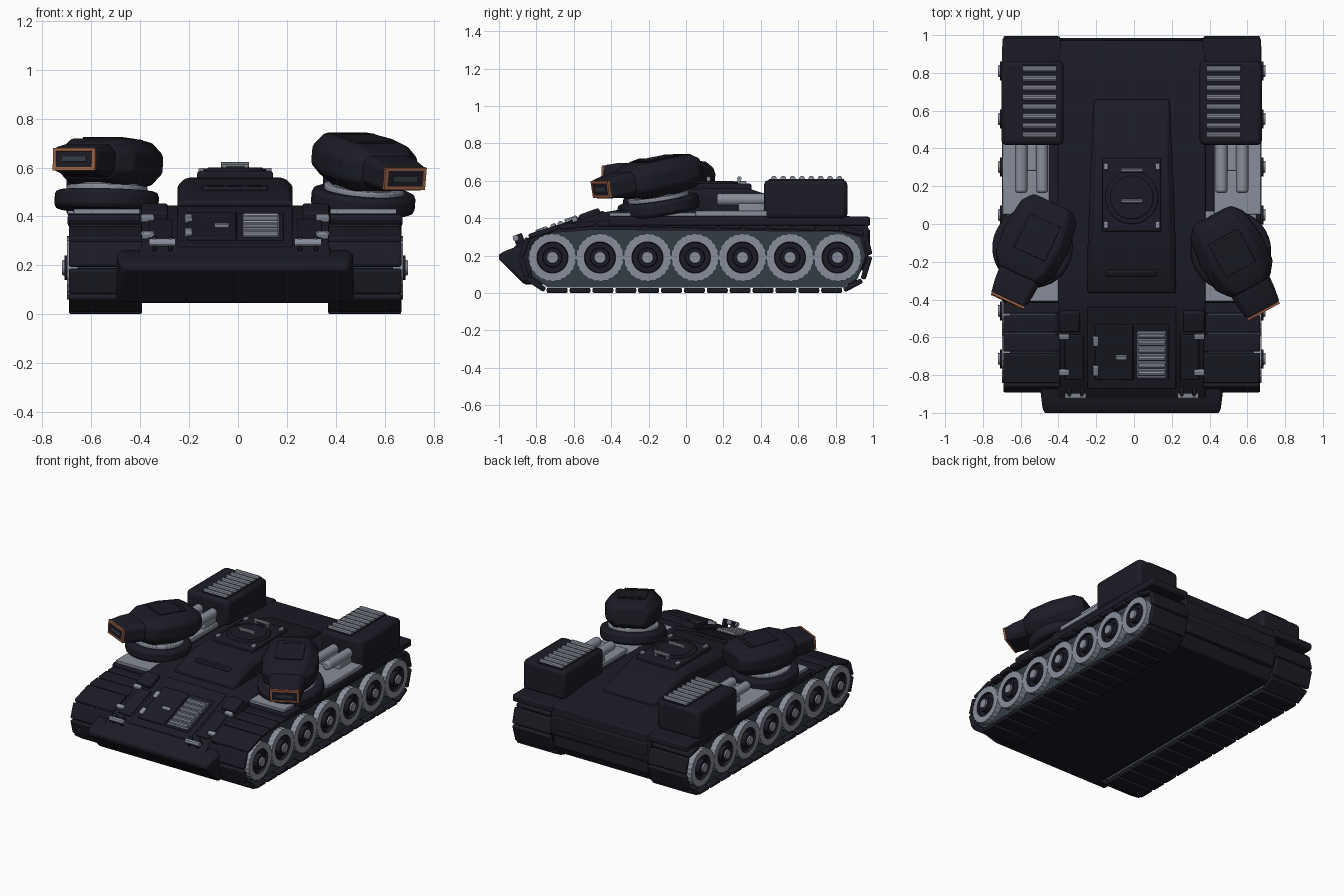
import bpy, bmesh, math
from mathutils import Matrix, Vector

if "Cube" in bpy.data.objects:
    bpy.data.objects.remove(bpy.data.objects["Cube"], do_unlink=True)

CX = -0.012          # centre line of the hull
I = Matrix.Identity(4)
made = []


def material(name, r, g, b):
    m = bpy.data.materials.new(name)
    m.use_nodes = True
    m.diffuse_color = (r, g, b, 1)
    m.node_tree.nodes["Principled BSDF"].inputs["Base Color"].default_value = (r, g, b, 1)
    return m


DARK = material("dark armour", 0.0115, 0.0112, 0.019)
GREY = material("bare steel", 0.25, 0.27, 0.32)
SLATE = material("slate side", 0.034, 0.046, 0.058)
COPPER = material("copper trim", 0.33, 0.12, 0.055)


def finish(name, bm, mats, bevel=0.0, matrix=I):
    bmesh.ops.recalc_face_normals(bm, faces=bm.faces)
    me = bpy.data.meshes.new(name)
    bm.to_mesh(me)
    bm.free()
    ob = bpy.data.objects.new(name, me)
    for m in mats if isinstance(mats, list) else [mats]:
        me.materials.append(m)
    ob.matrix_world = matrix
    bpy.context.collection.objects.link(ob)
    if bevel:
        mod = ob.modifiers.new("Bevel", "BEVEL")
        mod.width, mod.segments, mod.limit_method = bevel, 2, "ANGLE"
    made.append(ob)
    return ob


def add_box(bm, centre, size, turn=I):
    bmesh.ops.create_cube(bm, size=1, matrix=Matrix.Translation(centre) @ turn
                          @ Matrix.Diagonal((*size, 1)))


def box(name, centre, size, mat, bevel=0.0, matrix=I):
    bm = bmesh.new()
    add_box(bm, centre, size)
    return finish(name, bm, mat, bevel, matrix)


def rod(name, centre, r, length, axis, mat, bevel=0.0, matrix=I, sides=24):
    turn = {"x": Matrix.Rotation(math.pi / 2, 4, "Y"),
            "y": Matrix.Rotation(math.pi / 2, 4, "X"), "z": I}[axis]
    bm = bmesh.new()
    bmesh.ops.create_cone(bm, cap_ends=True, segments=sides, radius1=r, radius2=r,
                          depth=length, matrix=Matrix.Translation(centre) @ turn)
    return finish(name, bm, mat, bevel, matrix)


def prism(name, profile, x0, x1, mat, bevel=0.0):
    """Side profile (y, z) pulled from x0 to x1."""
    bm = bmesh.new()
    face = bm.faces.new([bm.verts.new((x0, y, z)) for y, z in profile])
    new = bmesh.ops.extrude_face_region(bm, geom=[face])["geom"]
    bmesh.ops.translate(bm, vec=(x1 - x0, 0, 0),
                        verts=[v for v in new if isinstance(v, bmesh.types.BMVert)])
    return finish(name, bm, mat, bevel)


def loft(name, sections, mat, bevel=0.0, matrix=I):
    """Chamfered rectangles (y, half width, bottom, top, chamfer) joined along y."""
    bm = bmesh.new()
    loops = []
    for y, w, a, b, c in sections:
        ring = [(w, a + c), (w, b - c), (w - c, b), (c - w, b),
                (-w, b - c), (-w, a + c), (c - w, a), (w - c, a)]
        loops.append([bm.verts.new((x, y, z)) for x, z in ring])
    for p, q in zip(loops, loops[1:]):
        for i in range(8):
            bm.faces.new((p[i], p[i - 1], q[i - 1], q[i]))
    bm.faces.new(loops[0])
    bm.faces.new(loops[-1])
    return finish(name, bm, mat, bevel, matrix)


def wheel(name, matrix):
    """Turned wheel: (radius, offset, material of the band that follows)."""
    prof = [(0.129, -0.25, 1), (0.129, 0, 1), (0.084, 0, 0), (0.08, -0.02, 0),
            (0.053, -0.02, 0), (0.05, 0.01, 0), (0.032, 0.01, 1), (0.03, 0.02, 1)]
    n = 96
    bm = bmesh.new()
    loops = []
    for k, (r, h, _) in enumerate(prof):
        loops.append([])
        for i in range(n):
            rr = r * 0.97 if k < 2 and i % 4 > 1 else r
            a = math.tau * i / n
            loops[-1].append(bm.verts.new((h, rr * math.cos(a), rr * math.sin(a))))
    for k in range(len(prof) - 1):
        for i in range(n):
            f = bm.faces.new((loops[k][i - 1], loops[k][i], loops[k + 1][i], loops[k + 1][i - 1]))
            f.material_index = prof[k][2]
    bm.faces.new(loops[-1]).material_index = 1
    return finish(name, bm, [DARK, GREY], 0, matrix)


# Hull, nose and rear plates
prism("hull", [(-0.86, 0.045), (-0.97, 0.19), (-0.9, 0.265), (-0.45, 0.43), (-0.36, 0.445),
               (0.6, 0.44), (0.97, 0.4), (0.985, 0.22), (0.9, 0.045)],
      CX - 0.39, CX + 0.39, DARK, 0.008)
loft("nose", [(-1, 0.462, 0.18, 0.205, 0.01), (-0.975, 0.472, 0.155, 0.222, 0.01),
              (-0.87, 0.485, 0.05, 0.262, 0.02), (-0.83, 0.485, 0.05, 0.262, 0.02)],
     DARK, 0.006, Matrix.Translation((CX, 0, 0)))
for y, z in ((0.955, 0.17), (0.965, 0.29)):
    box("rear_plate", (CX, y, z), (0.74, 0.04, 0.1), DARK, 0.01)

# Superstructure and roof hatch
loft("superstructure", [(-0.365, 0.235, 0.38, 0.465, 0.015), (-0.17, 0.235, 0.38, 0.555, 0.03),
                        (0.33, 0.217, 0.38, 0.56, 0.03), (0.66, 0.2, 0.38, 0.455, 0.01)],
     DARK, 0.008, Matrix.Translation((CX, 0, 0)))
box("hatch_base", (CX, 0.155, 0.565), (0.31, 0.39, 0.04), DARK, 0.01)
rod("hatch_ring", (CX, 0.14, 0.585), 0.14, 0.02, "z", DARK, 0.006, sides=40)
rod("hatch_lid", (CX, 0.14, 0.59), 0.115, 0.02, "z", DARK, 0.006, sides=40)
for y in (0.12, 0.285):
    rod("hatch_handle", (CX, y, 0.612), 0.012, 0.115, "x", GREY, sides=10)
    for x in (-0.045, 0.045):
        box("handle_post", (CX + x, y, 0.6), (0.014, 0.018, 0.03), GREY)
for x in (-0.138, 0.138):
    for y in (-0.005, 0.305):
        box("hatch_bolt", (CX + x, y, 0.588), (0.024, 0.036, 0.02), GREY, 0.004)
slope = Matrix.Translation((CX, -0.26, 0.515)) @ Matrix.Rotation(math.radians(25), 4, "X")
box("vision_block", (0, 0, 0), (0.27, 0.035, 0.02), DARK, 0.008, slope)
for x in (-0.08, 0, 0.08):
    box("vision_slot", (x, 0, 0.01), (0.06, 0.012, 0.006), DARK, 0, slope)

# Sloped front plate with door, vent and fittings
G = Matrix.Translation((CX, -0.675, 0.348)) @ Matrix.Rotation(math.radians(20.1), 4, "X")
box("front_panel", (0, 0.02, 0), (0.47, 0.46, 0.016), DARK, 0.005, G)
box("front_door", (-0.095, 0, 0.01), (0.2, 0.31, 0.02), DARK, 0.005, G)
box("vent_surround", (0.103, 0, 0.008), (0.19, 0.31, 0.016), DARK, 0.005, G)
box("vent_back", (0.105, -0.01, 0.015), (0.15, 0.26, 0.008), GREY, 0, G)
for i in range(6):
    rod("vent_slat", (0.105, -0.115 + i * 0.042, 0.02), 0.015, 0.14, "x", GREY, 0, G, 10)
box("door_latch", (-0.055, -0.025, 0.024), (0.06, 0.024, 0.018), GREY, 0.004, G)
for u in (-0.1, 0.065):
    box("door_hinge", (-0.19, u, 0.022), (0.03, 0.055, 0.024), GREY, 0.005, G)
for s in (-1, 1):
    rod("tow_handle", (s * 0.298, -0.24, 0.03), 0.016, 0.11, "x", GREY, 0, G, 12)
    for x in (0.265, 0.33):
        box("tow_bracket", (s * x, -0.225, 0.02), (0.02, 0.05, 0.05), DARK, 0.005, G)
    box("side_block", (s * 0.33, 0.175, 0.01), (0.11, 0.115, 0.04), DARK, 0.01, G)
    box("side_panel", (s * 0.305, -0.03, 0.004), (0.1, 0.25, 0.014), DARK, 0.004, G)
    for u in (-0.112, 0.09):
        box("side_clip", (s * 0.358, u, 0.015), (0.055, 0.03, 0.027), GREY, 0.005, G)

# Running gear, fenders and rear boxes on both sides
LOOP = [(-0.75, 0.014), (0.84, 0.014), (0.945, 0.07), (0.985, 0.2), (0.955, 0.315), (0.83, 0.345),
        (-0.48, 0.37), (-0.68, 0.352), (-0.845, 0.3), (-0.882, 0.19), (-0.85, 0.08)]
CORE = [(-0.74, 0.03), (0.84, 0.03), (0.92, 0.08), (0.96, 0.2), (0.93, 0.3), (0.82, 0.33),
        (-0.5, 0.34), (-0.7, 0.325), (-0.8, 0.29), (-0.85, 0.19), (-0.82, 0.09)]
for s, side in ((1, "left"), (-1, "right")):
    def at(d):
        return CX + s * d

    prism(side + "_track_core", CORE, at(0.4), at(0.645), SLATE)
    bm = bmesh.new()
    for (y0, z0), (y1, z1) in zip(LOOP, LOOP[1:] + LOOP[:1]):
        dy, dz = y1 - y0, z1 - z0
        length = math.hypot(dy, dz)
        n = max(1, round(length / 0.125))
        for i in range(n):
            t = (i + 0.5) / n
            add_box(bm, (at(0.53), y0 + dy * t, z0 + dz * t), (0.3, length / n - 0.01, 0.028),
                    Matrix.Rotation(math.atan2(dz, dy), 4, "X"))
    finish(side + "_track_plates", bm, DARK, 0.009)

    for i in range(7):
        wheel(side + "_wheel", Matrix.Translation((at(0.687), -0.714 + 0.254 * i, 0.19))
              @ Matrix.Diagonal((s, 1, 1, 1)))

    box(side + "_fender", (at(0.53), 0.285, 0.383), (0.31, 1.4, 0.05), DARK, 0.012)
    box(side + "_front_deck", (at(0.515), -0.17, 0.42), (0.29, 0.48, 0.02), GREY, 0.003)
    box(side + "_mid_deck", (at(0.56), 0.25, 0.425), (0.25, 0.4, 0.03), GREY, 0.004)
    box(side + "_pipe_mount", (at(0.53), 0.35, 0.45), (0.16, 0.14, 0.06), GREY, 0.008)
    for d in (0.475, 0.585):
        rod(side + "_pipe", (at(d), 0.3, 0.5), 0.032, 0.27, "y", GREY, 0.012)

    box(side + "_rear_box", (at(0.525), 0.64, 0.5), (0.33, 0.445, 0.21), DARK, 0.025)
    box(side + "_louvre_base", (at(0.487), 0.645, 0.604), (0.19, 0.4, 0.012), DARK)
    for i in range(8):
        rod(side + "_louvre", (at(0.487), 0.47 + 0.05 * i, 0.611), 0.016, 0.18, "x", GREY, 0, I, 10)

# Swivelling turrets: place, yaw, pitch and fore-aft shift of the head
for side, x, y, yaw, pitch, shift in (("left", 0.512, -0.14, 28.5, 10, 0.0),
                                      ("right", -0.537, -0.125, -25, -3.5, 0.015)):
    T = (Matrix.Translation((x, y, 0.465)) @ Matrix.Rotation(math.radians(yaw), 4, "Z")
         @ Matrix.Rotation(math.radians(pitch), 4, "X"))
    rod(side + "_turret_base", (0, 0, 0), 0.213, 0.08, "z", DARK, 0.02, T, 40)
    rod(side + "_turret_ring", (0, 0, 0.045), 0.165, 0.03, "z", GREY, 0.006, T, 40)
    rod(side + "_turret_neck", (0, 0, 0.06), 0.135, 0.04, "z", GREY, 0.004, T, 40)
    H = T @ Matrix.Translation((0, shift, 0.055))
    loft(side + "_turret_head",
         [(0.235, 0.115, 0.045, 0.165, 0.03), (0.18, 0.16, 0.015, 0.195, 0.055),
          (0.03, 0.182, 0.0, 0.198, 0.055), (-0.12, 0.172, 0.005, 0.193, 0.055),
          (-0.19, 0.12, 0.025, 0.17, 0.035)], DARK, 0.012, H)
    loft(side + "_turret_snout",
         [(-0.15, 0.118, 0.03, 0.165, 0.03), (-0.26, 0.11, 0.035, 0.16, 0.025),
          (-0.33, 0.098, 0.045, 0.145, 0.012)], DARK, 0.006, H)
    box(side + "_head_top_plate", (0, 0.03, 0.198), (0.18, 0.2, 0.008), DARK, 0.003, H)
    for i in (-1, 0, 1):
        box(side + "_head_slot", (i * 0.05, 0.105, 0.201), (0.035, 0.012, 0.008), DARK, 0, H)
    # Copper frame round the muzzle, made of four bars
    bm = bmesh.new()
    for k in (-1, 1):
        add_box(bm, (0, -0.334, 0.095 + k * 0.039), (0.19, 0.016, 0.014))
        add_box(bm, (k * 0.088, -0.334, 0.095), (0.014, 0.016, 0.092))
    finish(side + "_muzzle_trim", bm, COPPER, 0, H)
    box(side + "_muzzle_plate", (0, -0.334, 0.095), (0.164, 0.009, 0.066), DARK, 0, H)
    box(side + "_muzzle_slot", (0, -0.337, 0.095), (0.11, 0.009, 0.022), SLATE, 0, H)

# Smooth the rounded parts, keep the edges crisp
for ob in bpy.context.selected_objects:
    ob.select_set(False)
for ob in made:
    ob.select_set(True)
bpy.context.view_layer.objects.active = made[0]
bpy.ops.object.shade_smooth_by_angle(angle=math.radians(30))
